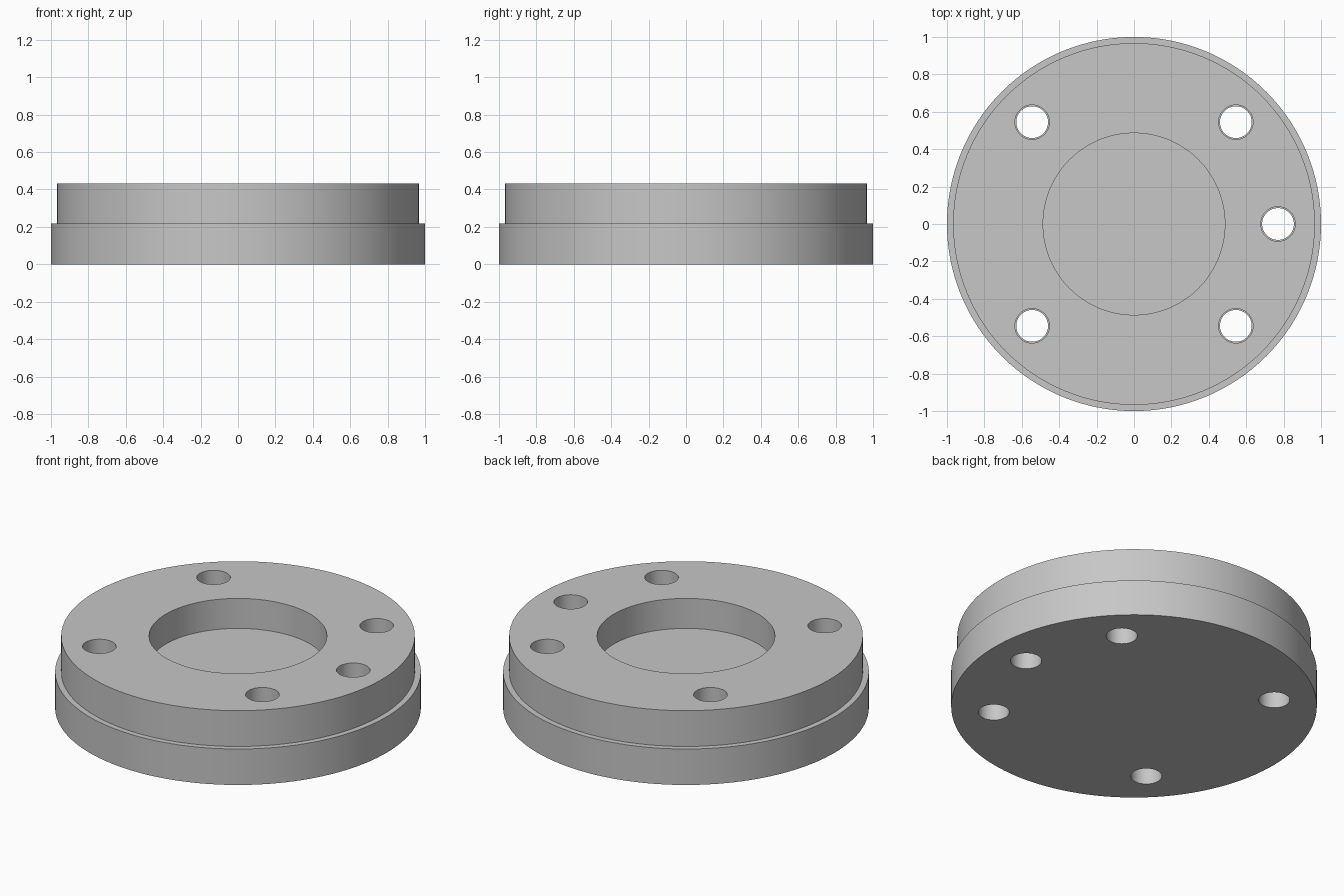
import bpy, bmesh
from math import cos, sin, radians, tau

if "Cube" in bpy.data.objects:
    bpy.data.objects.remove(bpy.data.objects["Cube"], do_unlink=True)

TOP, STEP, FLOOR = 0.433, 0.217, 0.252

grey = bpy.data.materials.new("light_grey")
grey.use_nodes = True
colour = (0.57, 0.57, 0.57, 1)
grey.diffuse_color = colour
grey.node_tree.nodes["Principled BSDF"].inputs["Base Color"].default_value = colour


def lathe(name, profile, segments, location=(0, 0, 0)):
    """Closed solid turned around z; profile is (radius, z) from bottom to top."""
    bm = bmesh.new()
    rings = [[bm.verts.new((r * cos(tau * i / segments), r * sin(tau * i / segments), z))
              for i in range(segments)] for r, z in profile]
    for low, high in zip(rings, rings[1:]):
        for i in range(segments):
            j = (i + 1) % segments
            bm.faces.new((low[i], low[j], high[j], high[i]))
    bm.faces.new(rings[0][::-1])
    bm.faces.new(rings[-1])
    mesh = bpy.data.meshes.new(name)
    bm.to_mesh(mesh)
    bm.free()
    mesh.materials.append(grey)
    obj = bpy.data.objects.new(name, mesh)
    obj.location = location
    bpy.context.collection.objects.link(obj)
    return obj


# Stepped disc with a round recess in the top
disc = lathe("stepped_disc", [(1, 0), (1, STEP), (0.967, STEP), (0.967, TOP),
                              (0.486, TOP), (0.486, FLOOR)], 128)

# Five bolt holes, slightly wider in the upper half
cutters = []
for angle in (0, 45, 135, 225, 315):
    a = radians(angle)
    cutter = lathe("hole_cutter", [(0.085, -0.1), (0.085, STEP), (0.092, STEP), (0.092, TOP + 0.1)],
                   48, (0.77 * cos(a), 0.77 * sin(a), 0))
    cutter.hide_render = True
    cutters.append(cutter)
    mod = disc.modifiers.new("hole", "BOOLEAN")
    mod.operation = "DIFFERENCE"
    mod.solver = "EXACT"
    mod.object = cutter

# Bake the holes, then drop the cutters
bpy.context.view_layer.update()
bpy.ops.object.select_all(action="DESELECT")
bpy.context.view_layer.objects.active = disc
disc.select_set(True)
for mod in list(disc.modifiers):
    bpy.ops.object.modifier_apply(modifier=mod.name)
for cutter in cutters:
    bpy.data.objects.remove(cutter, do_unlink=True)
bpy.ops.object.shade_smooth_by_angle(angle=radians(30))
